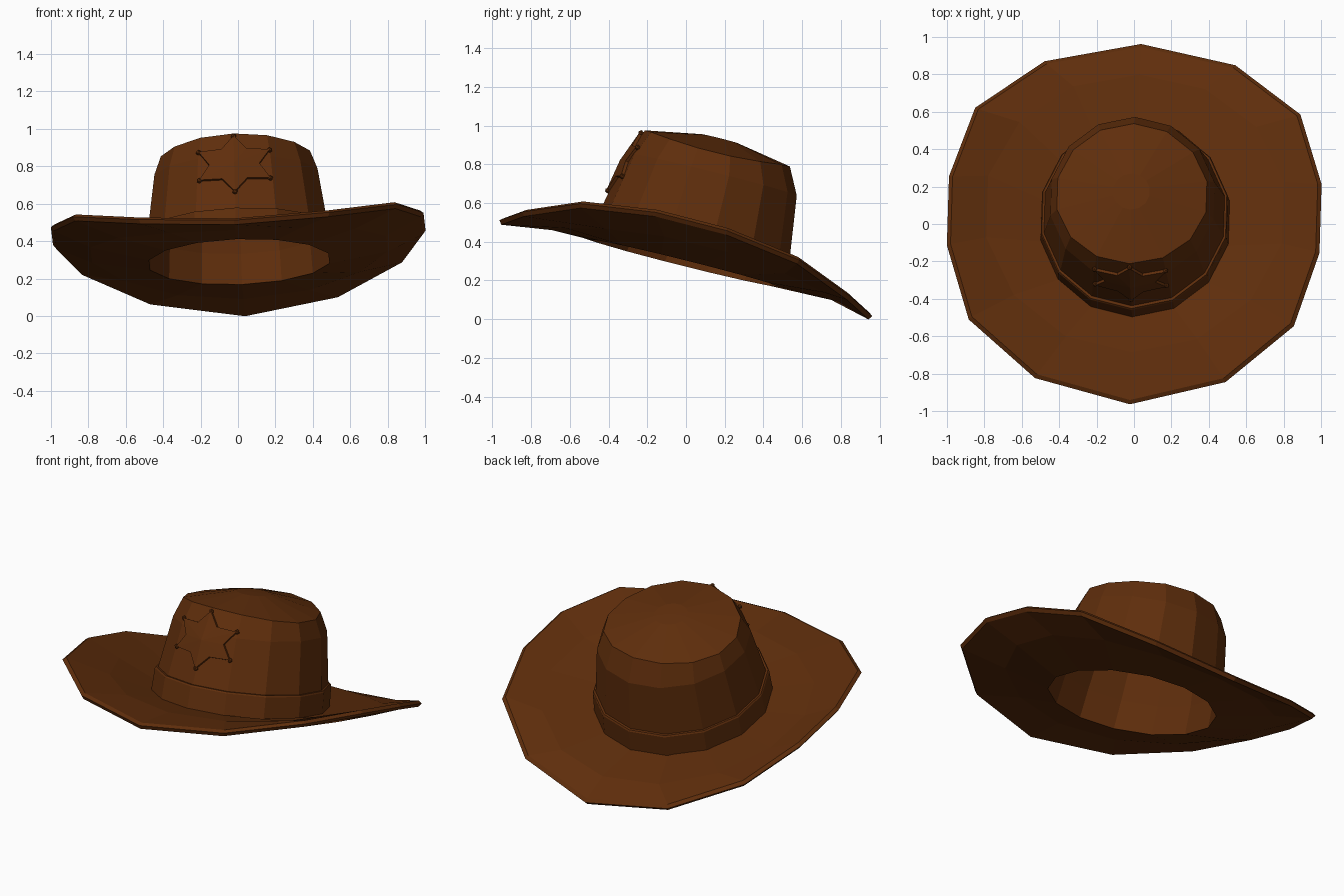
import bpy, bmesh, math
from mathutils import Matrix, Vector

if "Cube" in bpy.data.objects:
    bpy.data.objects.remove(bpy.data.objects["Cube"])

leather = bpy.data.materials.new("brown leather")
leather.use_nodes = True
COLOUR = (0.115, 0.027, 0.0035, 1)
leather.diffuse_color = COLOUR
leather.node_tree.nodes["Principled BSDF"].inputs["Base Color"].default_value = COLOUR

SIDES = 14
STEP = 2 * math.pi / SIDES
ANGLES = [-math.pi / 2 + STEP * k for k in range(SIDES)]
# The hat is tipped back, with a slight roll and turn
TILT = (Matrix.Translation((0.007, 0, 0.287)) @ Matrix.Rotation(math.radians(-1.2), 4, 'Z')
        @ Matrix.Rotation(math.radians(-2.2), 4, 'Y') @ Matrix.Rotation(math.radians(-14), 4, 'X'))


def finish(name, bm, flip=False):
    bmesh.ops.recalc_face_normals(bm, faces=bm.faces)
    if flip:
        bmesh.ops.reverse_faces(bm, faces=bm.faces)
    bm.transform(TILT)
    mesh = bpy.data.meshes.new(name)
    bm.to_mesh(mesh)
    bm.free()
    mesh.materials.append(leather)
    obj = bpy.data.objects.new(name, mesh)
    bpy.context.collection.objects.link(obj)


def loft(name, rings, closed=False, pole=None, flip=False):
    """Skin a list of 14-point rings; close into a loop or end in a pole."""
    bm = bmesh.new()
    rows = [[bm.verts.new(p) for p in ring] for ring in rings]
    pairs = list(zip(rows, rows[1:]))
    if closed:
        pairs.append((rows[-1], rows[0]))
    for a, b in pairs:
        for i in range(SIDES):
            j = (i + 1) % SIDES
            bm.faces.new((a[i], a[j], b[j], b[i]))
    if pole:
        top = bm.verts.new(pole)
        for i in range(SIDES):
            bm.faces.new((rows[-1][i], rows[-1][(i + 1) % SIDES], top))
    finish(name, bm, flip)


def ring(r, z, cy=0.0, sx=1.0, lift=0.0):
    """Regular ring whose sides rise by lift."""
    return [(r * sx * math.cos(a), cy + r * math.sin(a), z + lift * math.cos(a) ** 2)
            for a in ANGLES]


# Brim: flat near the crown, curling up at both sides
QUARTER = [(0, 0.99), (0.51, 0.87), (0.87, 0.58), (0.997, 0.185)]
front_right = [(x, -y) for x, y in QUARTER]
back_right = [(x, y + 0.01) for x, y in reversed(QUARTER)]
half = front_right + back_right
RIM = half + [(-x, y) for x, y in reversed(half[1:-1])]


def rim(scale, drop):
    return [(x * scale, y * scale, 0.21 * x * x - 0.008 - 0.008 * y - drop) for x, y in RIM]


loft("brim", [
    ring(0.502, 0.0, -0.01, 0.98), ring(0.505, 0.035, -0.005, 0.98),
    ring(0.765, 0.033, 0.05, 1.06, 0.088),
    rim(0.98, 0.0), rim(1.0, 0.015), rim(0.985, 0.036),
    ring(0.765, 0.0, 0.05, 1.06, 0.088)], closed=True)

# Band around the foot of the crown, with a narrow ledge
loft("hat_band", [ring(0.53, 0.01, 0.008, 0.975), ring(0.523, 0.165, 0.008, 0.975),
                  ring(0.517, 0.174, 0.008, 0.975), ring(0.495, 0.174, 0.008, 0.975)])

# Crown with a softly domed top: radius, height, centre y, side stretch, side rise
CROWN = [(0.505, 0.16, 0.008, 0.98, 0), (0.452, 0.48, 0.018, 0.99, 0),
         (0.386, 0.617, 0.013, 1.06, -0.037)]
loft("crown", [ring(r, z, cy, sx, lift) for r, z, cy, sx, lift in CROWN]
     + [ring(0.1, 0.668, 0.012)], pole=(0, 0.012, 0.67))

# Inside of the crown, seen through the opening
loft("crown_lining", [ring(0.502, 0.0, -0.01, 0.98), ring(0.49, 0.17, 0.006, 0.98),
                      ring(0.438, 0.475, 0.018, 0.99), ring(0.37, 0.59, 0.013, 1.04, -0.03)],
     pole=(0, 0.01, 0.645), flip=True)


def on_crown(x, z, out):
    """Point on the faceted front of the crown, raised by out."""
    lower, upper = CROWN[:2] if z <= CROWN[1][1] else CROWN[1:]
    t = (z - lower[1]) / (upper[1] - lower[1])
    r, _, cy, sx, _ = [a + t * (b - a) for a, b in zip(lower, upper)]
    edge = r * sx * math.sin(STEP)
    f = abs(x) / edge
    if f <= 1:
        y = r * (1 - f * (1 - math.cos(STEP)))
    else:
        y = r * math.cos(STEP) - (abs(x) - edge) * math.tan(1.5 * STEP)
    return Vector((x, cy - y - out * 0.97, z + out * 0.25))


# Six-pointed star badge wrapped on the front, with a bead on each tip
CENTRE_Z = 0.432
bm = bmesh.new()
outer, inner, tips = [], [], []
for k in range(12):
    a = math.pi / 2 + k * math.pi / 6
    s = 1.0 if k % 2 == 0 else 0.61
    x, z = 0.22 * s * math.cos(a), CENTRE_Z + 0.165 * s * math.sin(a)
    outer.append(bm.verts.new(on_crown(x, z, 0.016)))
    inner.append(bm.verts.new(on_crown(x, z, -0.012)))
    if k % 2 == 0:
        tips.append(on_crown(x, z, 0.008))
mid = bm.verts.new(on_crown(0, CENTRE_Z, 0.018))
back = bm.verts.new(on_crown(0, CENTRE_Z, -0.012))
for i in range(12):
    j = (i + 1) % 12
    bm.faces.new((outer[i], outer[j], mid))
    bm.faces.new((inner[j], inner[i], back))
    bm.faces.new((outer[j], outer[i], inner[i], inner[j]))
finish("star_badge", bm)

bm = bmesh.new()
for p in tips:
    bmesh.ops.create_icosphere(bm, subdivisions=1, radius=0.015, matrix=Matrix.Translation(p))
finish("star_beads", bm)
